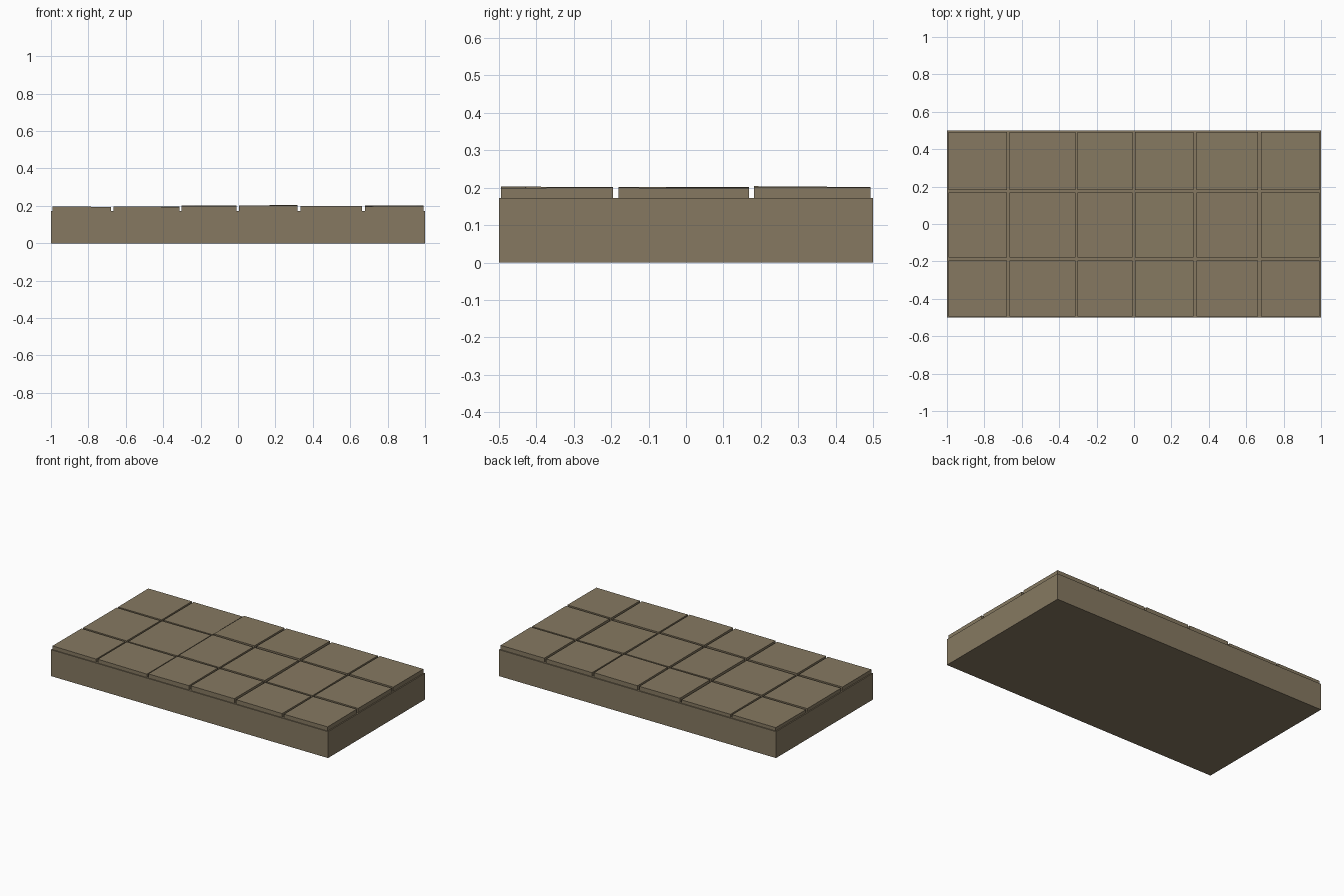
import bpy, bmesh, random

if "Cube" in bpy.data.objects:
    bpy.data.objects.remove(bpy.data.objects["Cube"])

random.seed(4)

stone = bpy.data.materials.new("tan_stone")
stone.diffuse_color = (0.238, 0.191, 0.120, 1)
stone.use_nodes = True
stone.node_tree.nodes["Principled BSDF"].inputs["Base Color"].default_value = stone.diffuse_color


def block(name, x0, x1, y0, y1, z0, z1, chamfer=0.0, tilt=0.0):
    """Box from its limits, with optional chamfered top and uneven top corners."""
    bm = bmesh.new()
    bmesh.ops.create_cube(bm, size=1)
    for v in bm.verts:
        top = v.co.z > 0
        v.co.x = x1 if v.co.x > 0 else x0
        v.co.y = y1 if v.co.y > 0 else y0
        v.co.z = z1 if top else z0
    if chamfer:
        edges = [e for e in bm.edges if all(v.co.z == z1 for v in e.verts)]
        bmesh.ops.bevel(bm, geom=edges, offset=chamfer, segments=1, affect='EDGES')
    if tilt:
        # lean the top plane slightly, keeping faces flat
        sx, sy = random.uniform(-tilt, tilt), random.uniform(-tilt, tilt)
        for v in bm.verts:
            if v.co.z > z0 + 0.01:
                v.co.z += sx * (v.co.x - (x0 + x1) / 2) + sy * (v.co.y - (y0 + y1) / 2)
    mesh = bpy.data.meshes.new(name)
    bm.to_mesh(mesh)
    bm.free()
    mesh.materials.append(stone)
    obj = bpy.data.objects.new(name, mesh)
    bpy.context.collection.objects.link(obj)
    return obj


# Solid base slab
block("base_slab", -1, 1, -0.5, 0.5, 0, 0.172)

# Irregular grid of chamfered paving tiles: (start, end, top height) per column
columns = [(-0.993, -0.678, 0.196), (-0.666, -0.312, 0.196), (-0.301, -0.009, 0.203),
           (0.005, 0.319, 0.203), (0.333, 0.664, 0.199), (0.678, 0.993, 0.202)]
rows = [(-0.494, -0.195), (-0.180, 0.168), (0.182, 0.493)]
for j, (y0, y1) in enumerate(rows):
    for i, (x0, x1, top) in enumerate(columns):
        block(f"paving_tile_{j + 1}_{i + 1}", x0, x1, y0, y1, 0.15,
              top - random.uniform(0, 0.003), chamfer=0.012, tilt=0.008)
